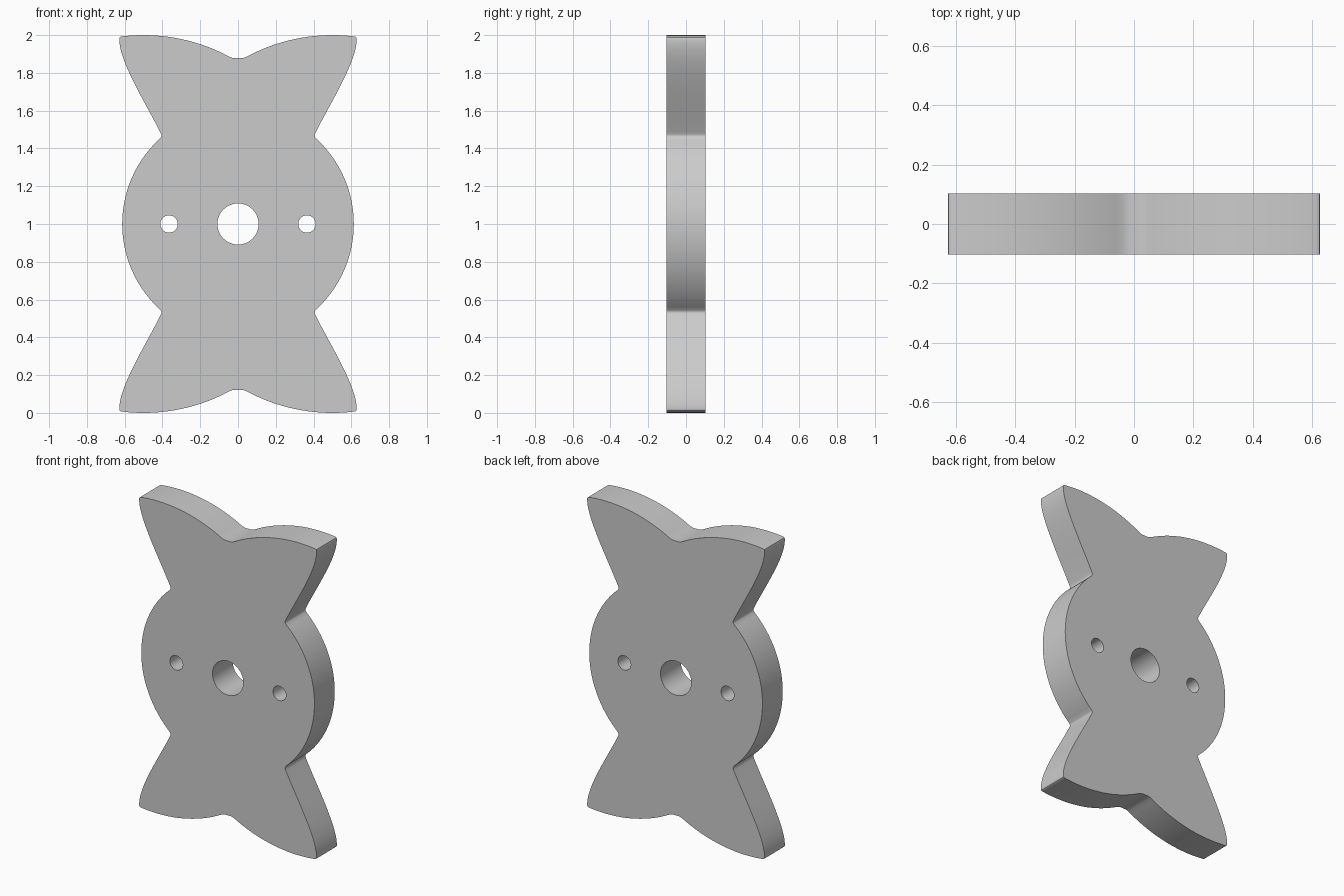
import bpy, bmesh
from math import cos, sin, pi, atan2, radians
from mathutils import Matrix, Vector
from mathutils.geometry import interpolate_bezier

cube = bpy.data.objects.get("Cube")
if cube:
    bpy.data.objects.remove(cube, do_unlink=True)

THICK = 0.205
DISC_R = 0.613


def bez(a, h1, h2, b, n):
    pts = interpolate_bezier(Vector(a), Vector(h1), Vector(h2), Vector(b), n)
    return [(p.x, p.y) for p in pts]


def arc(cx, cy, r, a0, a1, n):
    return [(cx + r * cos(a0 + (a1 - a0) * i / n),
             cy + r * sin(a0 + (a1 - a0) * i / n)) for i in range(n + 1)]


# One quarter of the outline: disc rim, wing side, rounded tip, wing top, valley
notch = (0.409, 0.457)
quarter = arc(0, 0, DISC_R, 0, atan2(notch[1], notch[0]), 20)
quarter += bez((0.406, 0.463), (0.404, 0.47), (0.406, 0.475), (0.415, 0.492), 5)
quarter += bez((0.415, 0.492), (0.495, 0.65), (0.628, 0.86), (0.628, 0.975), 20)[1:]
quarter += bez((0.628, 0.975), (0.628, 0.989), (0.625, 0.991), (0.615, 0.993), 5)[1:]
top_c, top_r = (0.5, 0.04), 0.96
start = atan2(0.953, 0.115)
end = atan2(0.848, -0.46)
quarter += arc(*top_c, top_r, start, end, 24)[1:]
vx, vz = quarter[-1]
quarter += bez((vx, vz), (0.02, vz - 0.009), (0.012, 0.878), (0, 0.878), 5)[1:]

# Mirror the quarter into the whole closed outline
half = quarter + [(-x, z) for x, z in reversed(quarter[:-1])]
outline = half + [(x, -z) for x, z in reversed(half[1:-1])]


def circle(cx, r, n):
    return arc(cx, 0, r, 0, 2 * pi, n)[:-1]


# Flat plate with a shaft hole and two pin holes
loops = [outline, circle(0, 0.109, 48), circle(-0.365, 0.046, 32), circle(0.365, 0.046, 32)]
curve = bpy.data.curves.new("plate_profile", 'CURVE')
curve.dimensions = '2D'
curve.fill_mode = 'BOTH'
curve.extrude = THICK / 2
for pts in loops:
    spline = curve.splines.new('POLY')
    spline.points.add(len(pts) - 1)
    for point, (x, z) in zip(spline.points, pts):
        point.co = (x, z, 0, 1)
    spline.use_cyclic_u = True
profile = bpy.data.objects.new("plate_profile", curve)
bpy.context.collection.objects.link(profile)
bpy.context.view_layer.update()
depsgraph = bpy.context.evaluated_depsgraph_get()
mesh = bpy.data.meshes.new_from_object(profile.evaluated_get(depsgraph))
bpy.data.objects.remove(profile, do_unlink=True)

# Stand the plate upright and weld caps to walls
mesh.transform(Matrix.Translation((0, 0, 1)) @ Matrix.Rotation(radians(90), 4, 'X'))
bm = bmesh.new()
bm.from_mesh(mesh)
bmesh.ops.remove_doubles(bm, verts=bm.verts, dist=0.0001)
bmesh.ops.recalc_face_normals(bm, faces=bm.faces)
bm.to_mesh(mesh)
bm.free()

plate = bpy.data.objects.new("winged_plate", mesh)
bpy.context.collection.objects.link(plate)

# Plain grey material
grey = bpy.data.materials.new("grey")
grey.use_nodes = True
colour = (0.6, 0.6, 0.6, 1)
grey.diffuse_color = colour
grey.node_tree.nodes["Principled BSDF"].inputs["Base Color"].default_value = colour
mesh.materials.clear()
mesh.materials.append(grey)

for ob in bpy.context.selected_objects:
    ob.select_set(False)
plate.select_set(True)
bpy.context.view_layer.objects.active = plate
bpy.ops.object.shade_smooth_by_angle(angle=radians(30))
